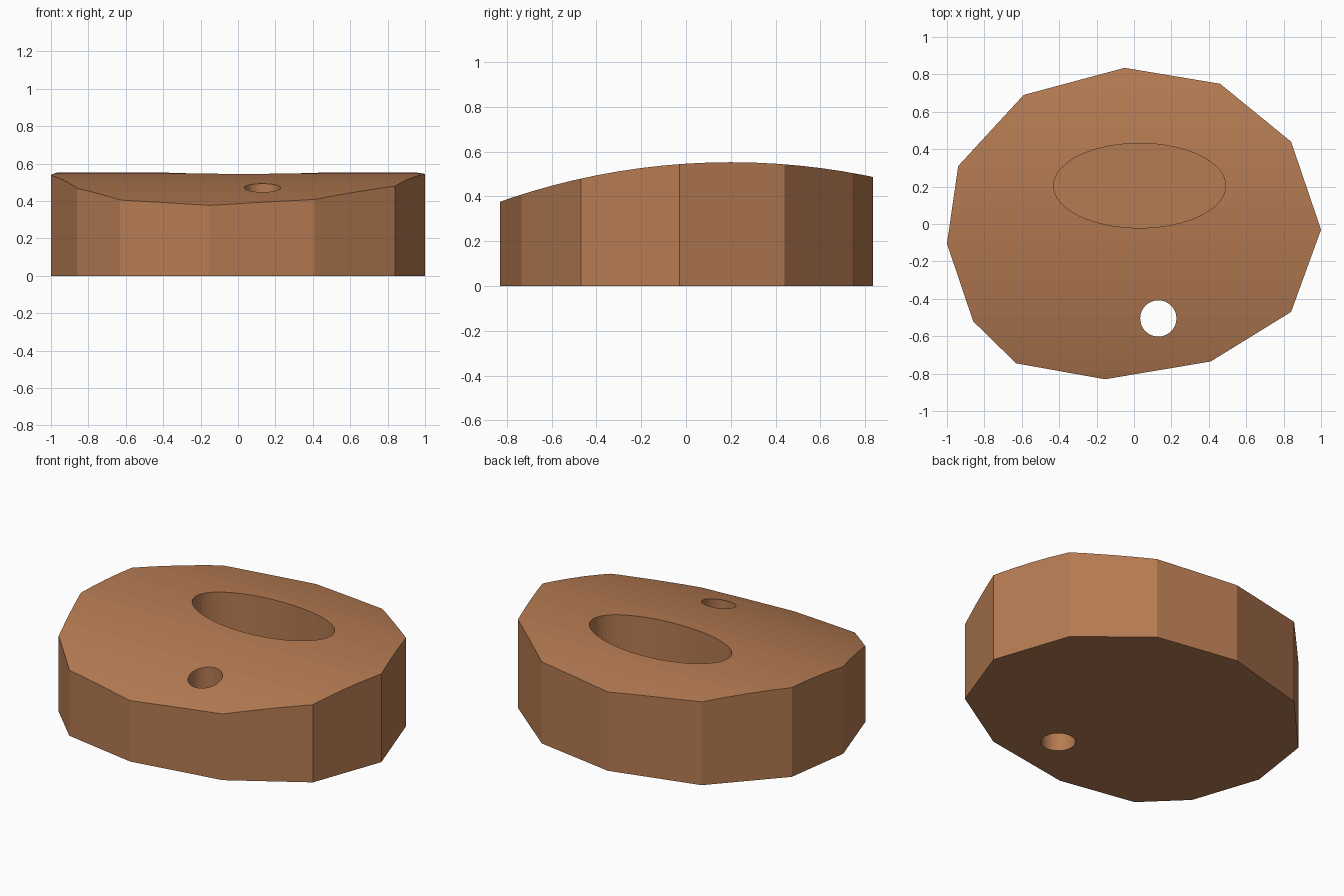
import bpy, bmesh, math

if "Cube" in bpy.data.objects:
    bpy.data.objects.remove(bpy.data.objects["Cube"])

wood = bpy.data.materials.new("warm_brown_wood")
wood.diffuse_color = (0.47, 0.20, 0.085, 1)
wood.use_nodes = True
wood.node_tree.nodes["Principled BSDF"].inputs["Base Color"].default_value = wood.diffuse_color


def prism(name, base, offset):
    """Closed solid made by sweeping a flat outline along an offset."""
    bm = bmesh.new()
    face = bm.faces.new([bm.verts.new(p) for p in base])
    swept = bmesh.ops.extrude_face_region(bm, geom=[face])["geom"]
    bmesh.ops.translate(bm, vec=offset,
                        verts=[v for v in swept if isinstance(v, bmesh.types.BMVert)])
    bmesh.ops.recalc_face_normals(bm, faces=bm.faces[:])
    mesh = bpy.data.meshes.new(name)
    bm.to_mesh(mesh)
    bm.free()
    mesh.materials.append(wood)
    obj = bpy.data.objects.new(name, mesh)
    bpy.context.collection.objects.link(obj)
    return obj


def oval(cx, cy, rx, ry, z, n):
    return [(cx + rx * math.cos(2 * math.pi * i / n),
             cy + ry * math.sin(2 * math.pi * i / n), z) for i in range(n)]


def cut(target, cutter, operation):
    cutter.hide_render = True
    mod = target.modifiers.new(cutter.name, 'BOOLEAN')
    mod.object, mod.operation, mod.solver = cutter, operation, 'EXACT'
    bpy.context.view_layer.objects.active = target
    bpy.ops.object.modifier_apply(modifier=mod.name)
    bpy.data.objects.remove(cutter)


# Irregular twelve-sided block
outline = [(-0.05, 0.835), (0.46, 0.75), (0.84, 0.44), (1, -0.03),
           (0.84, -0.47), (0.41, -0.735), (-0.155, -0.83), (-0.63, -0.745),
           (-0.86, -0.52), (-1, -0.105), (-0.94, 0.31), (-0.59, 0.69)]
body = prism("body", [(x, y, 0) for x, y in outline], (0, 0, 0.8))

# Gently arched top, highest a little behind the middle
R, crest_y, crest_z = 3.1, 0.2, 0.553
arch = [(-1.5, -1.1, -0.5)]
for i in range(-13, 10):
    a = i * 0.1 / R
    arch.append((-1.5, crest_y + R * math.sin(a), crest_z - R * (1 - math.cos(a))))
arch.append((-1.5, arch[-1][1], -0.5))
arch[0] = (-1.5, arch[1][1], -0.5)
cut(body, prism("arch_cutter", arch, (3, 0, 0)), 'INTERSECT')

# Blind oval pocket and round through hole
cut(body, prism("pocket_cutter", oval(0.03, 0.205, 0.46, 0.226, 0.1, 64), (0, 0, 1)), 'DIFFERENCE')
cut(body, prism("hole_cutter", oval(0.13, -0.505, 0.097, 0.097, -0.5, 32), (0, 0, 2)), 'DIFFERENCE')
